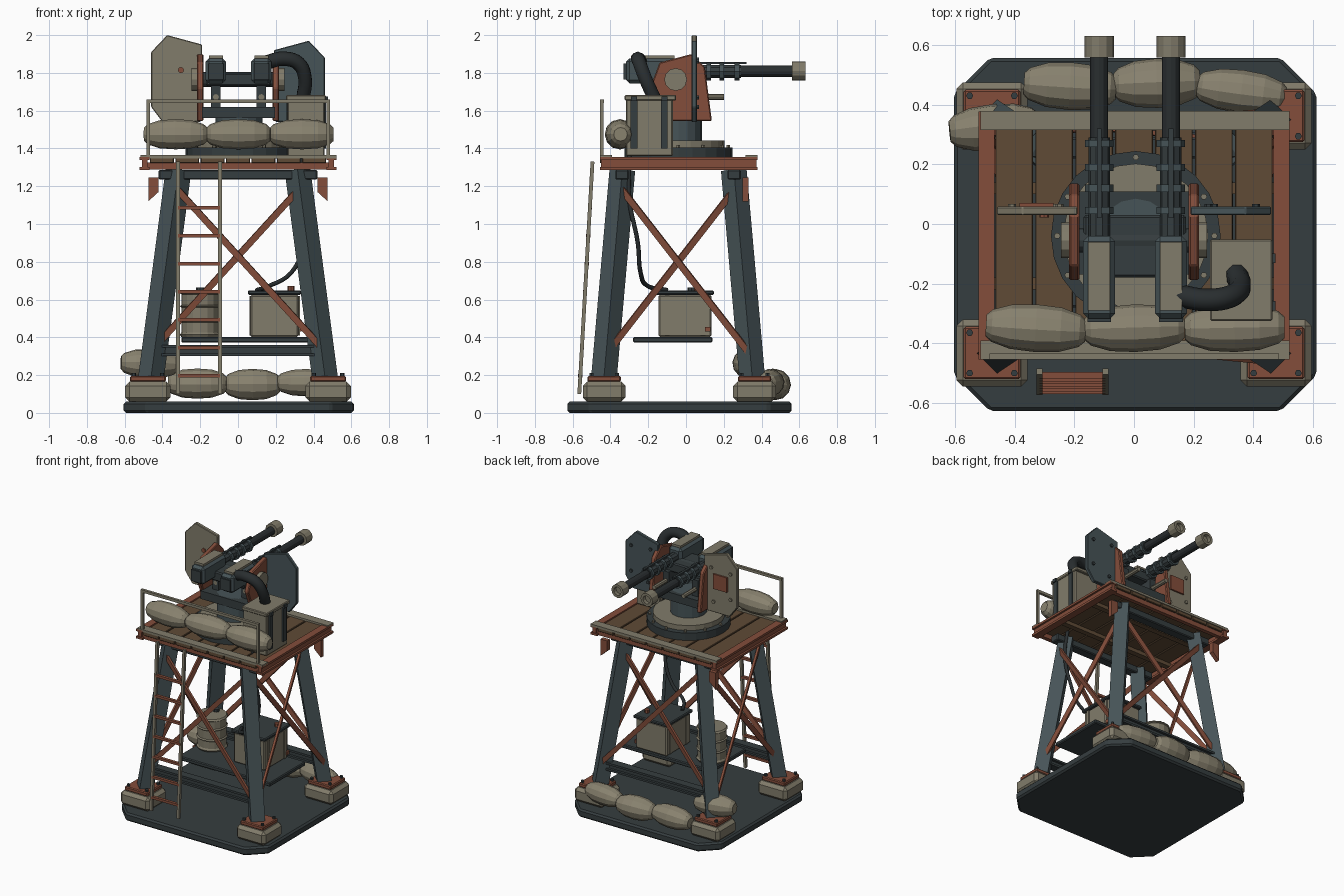
import bpy, bmesh, math
from mathutils import Vector

if "Cube" in bpy.data.objects:
    bpy.data.objects.remove(bpy.data.objects["Cube"])


def material(name, r, g, b):
    m = bpy.data.materials.new(name)
    m.use_nodes = True
    m.diffuse_color = (r, g, b, 1)
    m.node_tree.nodes["Principled BSDF"].inputs["Base Color"].default_value = (r, g, b, 1)
    return m


TAN = material("khaki_paint", .22, .20, .145)
BAG = material("sandbag_cloth", .25, .225, .16)
RUST = material("red_primer", .23, .075, .043)
STEEL = material("blue_grey_steel", .062, .088, .096)
DARK = material("dark_slate", .036, .047, .05)
BLACK = material("black_rubber", .022, .027, .029)
WOOD = material("deck_wood", .115, .07, .037)


def finish(name, bm, mat, bevel=0, smooth=False):
    bmesh.ops.recalc_face_normals(bm, faces=bm.faces)
    me = bpy.data.meshes.new(name)
    bm.to_mesh(me)
    bm.free()
    ob = bpy.data.objects.new(name, me)
    bpy.context.collection.objects.link(ob)
    me.materials.append(mat)
    if bevel:
        mod = ob.modifiers.new("bevel", 'BEVEL')
        mod.width, mod.segments = bevel, 1
    if smooth:
        for p in me.polygons:
            p.use_smooth = True
    return ob


def box(name, mat, x0, x1, y0, y1, z0, z1, bevel=0):
    bm = bmesh.new()
    bmesh.ops.create_cube(bm, size=1)
    bmesh.ops.scale(bm, vec=(x1 - x0, y1 - y0, z1 - z0), verts=bm.verts)
    bmesh.ops.translate(bm, vec=((x0 + x1) / 2, (y0 + y1) / 2, (z0 + z1) / 2), verts=bm.verts)
    return finish(name, bm, mat, bevel)


def bar(name, mat, p, q, w, d):
    """Rectangular bar between two points."""
    p, q = Vector(p), Vector(q)
    bm = bmesh.new()
    bmesh.ops.create_cube(bm, size=1)
    bmesh.ops.scale(bm, vec=(w, d, (q - p).length), verts=bm.verts)
    ob = finish(name, bm, mat)
    ob.location = (p + q) / 2
    ob.rotation_mode = 'QUATERNION'
    ob.rotation_quaternion = Vector((0, 0, 1)).rotation_difference(q - p)
    return ob


def lathe(name, mat, p, q, prof, segs=14, bevel=0):
    """Turned shape from p to q; prof holds (fraction along, radius)."""
    p, q = Vector(p), Vector(q)
    length = (q - p).length
    bm = bmesh.new()
    rings = []
    for t, r in prof:
        rings.append([bm.verts.new((r * math.cos(2 * math.pi * i / segs),
                                    r * math.sin(2 * math.pi * i / segs), t * length)) for i in range(segs)])
    for a, b in zip(rings, rings[1:]):
        for i in range(segs):
            j = (i + 1) % segs
            bm.faces.new((a[i], a[j], b[j], b[i]))
    bm.faces.new(rings[0])
    bm.faces.new(rings[-1])
    ob = finish(name, bm, mat, bevel)
    ob.location = p
    ob.rotation_mode = 'QUATERNION'
    ob.rotation_quaternion = Vector((0, 0, 1)).rotation_difference(q - p)
    return ob


def rod(name, mat, p, q, r, segs=12):
    return lathe(name, mat, p, q, [(0, r), (1, r)], segs)


def slab(name, mat, pts, axis, a, b, bevel=0):
    """Polygon extruded along an axis from a to b."""
    def place(u, v, w):
        return {'x': (w, u, v), 'y': (u, w, v), 'z': (u, v, w)}[axis]
    bm = bmesh.new()
    lo, hi = ([bm.verts.new(place(u, v, w)) for u, v in pts] for w in (a, b))
    n = len(pts)
    bm.faces.new(lo)
    bm.faces.new(hi)
    for i in range(n):
        j = (i + 1) % n
        bm.faces.new((lo[i], lo[j], hi[j], hi[i]))
    return finish(name, bm, mat, bevel)


def hose(name, mat, pts, r):
    cu = bpy.data.curves.new(name, 'CURVE')
    cu.dimensions = '3D'
    cu.bevel_depth, cu.bevel_resolution, cu.use_fill_caps = r, 2, True
    sp = cu.splines.new('BEZIER')
    sp.bezier_points.add(len(pts) - 1)
    for bp, co in zip(sp.bezier_points, pts):
        bp.co = co
        bp.handle_left_type = bp.handle_right_type = 'AUTO'
    sp.resolution_u = 5
    cu.materials.append(mat)
    ob = bpy.data.objects.new(name, cu)
    bpy.context.collection.objects.link(ob)


def sandbag(name, x, y, z, length, r, turn=0, tilt=0):
    half = Vector((math.cos(turn), math.sin(turn), math.sin(tilt))) * length / 2
    c = Vector((x, y, z))
    prof = [(0, .45 * r), (.06, .68 * r), (.25, .93 * r), (.5, r), (.75, .93 * r), (.94, .68 * r), (1, .45 * r)]
    lathe(name, BAG, c - half, c + half, prof, 12)


# Ground slab with clipped corners
c = .12
x0, x1, y0, y1 = -.605, .613, -.628, .558
slab("ground_slab", DARK, [(x0 + c, y0), (x1 - c, y0), (x1, y0 + c), (x1, y1 - c),
                           (x1 - c, y1), (x0 + c, y1), (x0, y1 - c), (x0, y0 + c)], 'z', 0, .06, .012)


# Legs, footings and cross bracing
def leg(sx, sy, z):
    t = (z - .19) / 1.095
    return Vector((sx * (.46 - .145 * t), -.042 + sy * (.392 - .097 * t), z))


for sx in (-1, 1):
    for sy in (-1, 1):
        fx, fy = sx * .477, -.035 + sy * .398
        box("footing", TAN, fx - .12, fx + .12, fy - .113, fy + .113, .06, .165, .022)
        box("foot_plate", RUST, fx - .095, fx + .095, fy - .088, fy + .088, .165, .195, .006)
        rod("leg", STEEL, leg(sx, sy, .18), leg(sx, sy, 1.285), .068, 4)
        for dx, dy in ((1, 1), (1, -1), (-1, 1), (-1, -1)):
            rod("foot_bolt", DARK, (fx + dx * .075, fy + dy * .068, .19),
                (fx + dx * .075, fy + dy * .068, .21), .012, 6)
for s in (-1, 1):
    for k in (-1, 1):
        off = Vector((0, s * (.03 + .012 * k), 0))
        bar("end_brace", RUST, leg(-k, s, 1.19) + off, leg(k, s, .35) + off, .034, .016)
        off = Vector((s * (.03 + .012 * k), 0, 0))
        bar("side_brace", RUST, leg(s, -k, 1.19) + off, leg(s, k, .31) + off, .016, .034)
    # Horizontal ties and head beams
    y = leg(1, s, .33).y
    box("lower_tie_web", DARK, -.44, .44, y - .012, y + .012, .30, .36)
    for z in (.30, .345):
        box("lower_tie_flange", DARK, -.44, .44, y - .03, y + .03, z, z + .015)
    y = leg(1, s, 1.26).y
    box("head_beam", DARK, -.42, .42, y - .035, y + .035, 1.235, 1.287, .006)
    slab("corner_gusset", RUST, [(s * .475, 1.245), (s * .42, 1.245), (s * .42, 1.17), (s * .475, 1.12)],
         'y', .298, .33)

# Equipment shelf with power cabinet, drum and cable
box("shelf", DARK, -.30, .46, -.28, .14, .372, .402, .006)
box("cabinet", TAN, .065, .32, -.145, .135, .402, .625, .008)
box("cabinet_lid", DARK, .052, .333, -.158, .148, .625, .648, .006)
for y in (-.1, .09):
    box("cabinet_rib", TAN, .06, .327, y - .012, y + .012, .41, .62)
rod("cabinet_knob", RUST, (.28, .06, .645), (.28, .06, .672), .018, 8)
box("cabinet_latch", RUST, .32, .335, .10, .13, .43, .455)
lathe("drum", TAN, (-.2, -.02, .402), (-.2, -.02, .645),
      [(0, .1), (.05, .108), (.1, .1), (.32, .1), (.35, .108), (.38, .1), (.64, .1),
       (.67, .108), (.7, .1), (.93, .1), (.95, .108), (1, .1)], 16)
rod("drum_cap", DARK, (-.2, .03, .64), (-.2, .03, .665), .022, 8)
hose("power_cable", BLACK, [(.1, -.1, .65), (.16, -.2, .67), (.28, -.24, .74), (.35, -.255, .9),
                            (.36, -.3, 1.13), (.33, -.3, 1.36)], .012)

# Deck: side channels, edge beams, planks
for s in (-1, 1):
    a, b = sorted((s * .468, s * .522))
    w0, w1 = sorted((s * .48, s * .508))
    box("side_channel_web", RUST, w0, w1, -.45, .374, 1.29, 1.352)
    for z in (1.286, 1.34):
        box("side_channel_flange", RUST, a, b, -.455, .378, z, z + .016)
    y = -.038 + s * .385
    box("end_beam", RUST, -.5, .5, y - .015, y + .015, 1.288, 1.325)
    box("edge_strip", TAN, -.515, .522, y - .032, y + .032, 1.347, 1.364)
n = 7
for i in range(n):
    x = -.47 + .94 * (i + .5) / n
    box("deck_plank", WOOD, x - .063, x + .063, -.455, .374, 1.322, 1.35, .003)
for y in (-.2, .12):
    box("deck_joist", WOOD, -.48, .48, y - .02, y + .02, 1.295, 1.324)

# Guard rail and deck sandbags
bar("guard_rail", TAN, (-.485, -.445, 1.65), (.487, -.445, 1.65), .02, .02)
for x in (-.476, .478):
    bar("rail_post", TAN, (x, -.445, 1.35), (x, -.445, 1.655), .018, .018)
for i, x in enumerate((-.33, .002, .338)):
    sandbag("deck_sandbag", x, -.35, 1.475, .335, .08, (-.06, .03, .02)[i])

# Ground sandbags
sandbag("ground_sandbag", -.215, .463, .155, .31, .08, -.06)
sandbag("ground_sandbag", .077, .473, .15, .29, .083, .04)
sandbag("ground_sandbag", .36, .445, .16, .3, .073, -.13)
sandbag("raised_sandbag", -.47, .325, .26, .3, .078, .1, -.04)

# Ladder
for x in (-.318, -.095):
    bar("ladder_rail", TAN, (x, -.565, .1), (x, -.495, 1.33), .02, .02)
for i in range(7):
    z = .197 + .148 * i
    y = -.565 + .07 * (z - .1) / 1.23
    bar("ladder_rung", RUST, (-.318, y, z), (-.095, y, z), .018, .022)

# Turntable and pedestal
cx, cy = .006, -.04
rod("turntable", DARK, (cx, cy, 1.35), (cx, cy, 1.405), .285, 24)
rod("turntable_ring", TAN, (cx, cy, 1.405), (cx, cy, 1.442), .243, 24)
rod("pedestal", STEEL, (cx, cy, 1.44), (cx, cy, 1.62), .125, 16)
for i in range(12):
    a = math.tau * i / 12 + math.pi / 2
    px, py = cx + .264 * math.cos(a), cy + .264 * math.sin(a)
    rod("turntable_bolt", TAN, (px, py, 1.40), (px, py, 1.418), .011, 6)
box("cradle_floor", DARK, -.19, .195, -.17, .11, 1.56, 1.62)

# Cradle cheeks with hubs, shields
for s in (-1, 1):
    a, b = sorted((s * .183, s * .218))
    slab("cheek", RUST, [(-.12, 1.545), (.137, 1.545), (.1, 1.83), (.03, 1.9), (-.14, 1.855), (-.19, 1.72)],
         'x', a, b, .006)
    rod("trunnion_hub", TAN, (s * .215, -.055, 1.765), (s * .245, -.055, 1.765), .06, 12)
    top = 1.985 - s * .015
    slab("shield", STEEL if s > 0 else TAN,
         [(s * .2, 1.54), (s * .4, 1.54), (s * .46, 1.62), (s * .46, top - .09), (s * .375, top), (s * .19, top - .05),
          (s * .19, 1.6)], 'y', .03, .058, .004)
    for x, z in ((.27, 1.62), (.41, 1.67), (.41, 1.86), (.25, 1.87)):
        rod("shield_bolt", DARK if s > 0 else TAN, (s * x, .05, z), (s * x, .068, z), .013, 6)
box("shield_patch", RUST, -.385, -.27, .055, .07, 1.72, 1.83)
rod("shield_dent", RUST, (-.302, .022, 1.815), (-.302, .032, 1.815), .016, 8)
rod("trunnion_shaft", DARK, (-.2, -.055, 1.765), (.2, -.055, 1.765), .04, 12)
box("gun_bridge", DARK, -.17, .175, -.18, .03, 1.73, 1.80, .008)

# Twin guns
for x in (-.117, .124):
    box("receiver", STEEL, x - .054, x + .054, -.318, -.04, 1.745, 1.877, .018)
    box("receiver_cover", TAN, x - .037, x + .037, -.29, -.06, 1.875, 1.892)
    box("back_plate", DARK, x - .04, x + .04, -.33, -.31, 1.765, 1.85)
    rod("barrel", BLACK, (x, -.05, 1.808), (x, .57, 1.808), .03)
    rod("barrel_jacket", DARK, (x, -.05, 1.808), (x, .29, 1.808), .036, 10)
    for y in (.045, .12, .19, .27):
        rod("barrel_band", STEEL, (x, y - .012, 1.808), (x, y + .012, 1.808), .048, 8)
    box("sight_rib", DARK, x - .008, x + .008, .02, .32, 1.846, 1.858)
    lathe("muzzle", TAN, (x, .56, 1.81), (x, .632, 1.81), [(0, .049), (1, .049), (1, .03), (.6, .03)], 12)
    rod("recoil_rod", TAN, (x, -.1, 1.672), (x, .2, 1.672), .016, 8)
    box("rod_bracket", DARK, x - .025, x + .025, -.1, .06, 1.61, 1.74)

# Ammunition box and feed hose
box("ammo_box", TAN, .262, .458, -.318, -.07, 1.36, 1.66, .006)
box("ammo_lid", TAN, .255, .465, -.325, -.052, 1.655, 1.682, .005)
for y in (-.275, -.115):
    box("ammo_strap", DARK, .256, .467, y - .018, y + .018, 1.40, 1.655)
    box("lid_hinge", DARK, .46, .476, y - .016, y + .016, 1.65, 1.675)
hose("feed_hose", BLACK, [(.15, -.24, 1.855), (.24, -.255, 1.875), (.32, -.245, 1.85),
                          (.355, -.215, 1.77), (.345, -.17, 1.67)], .038)
